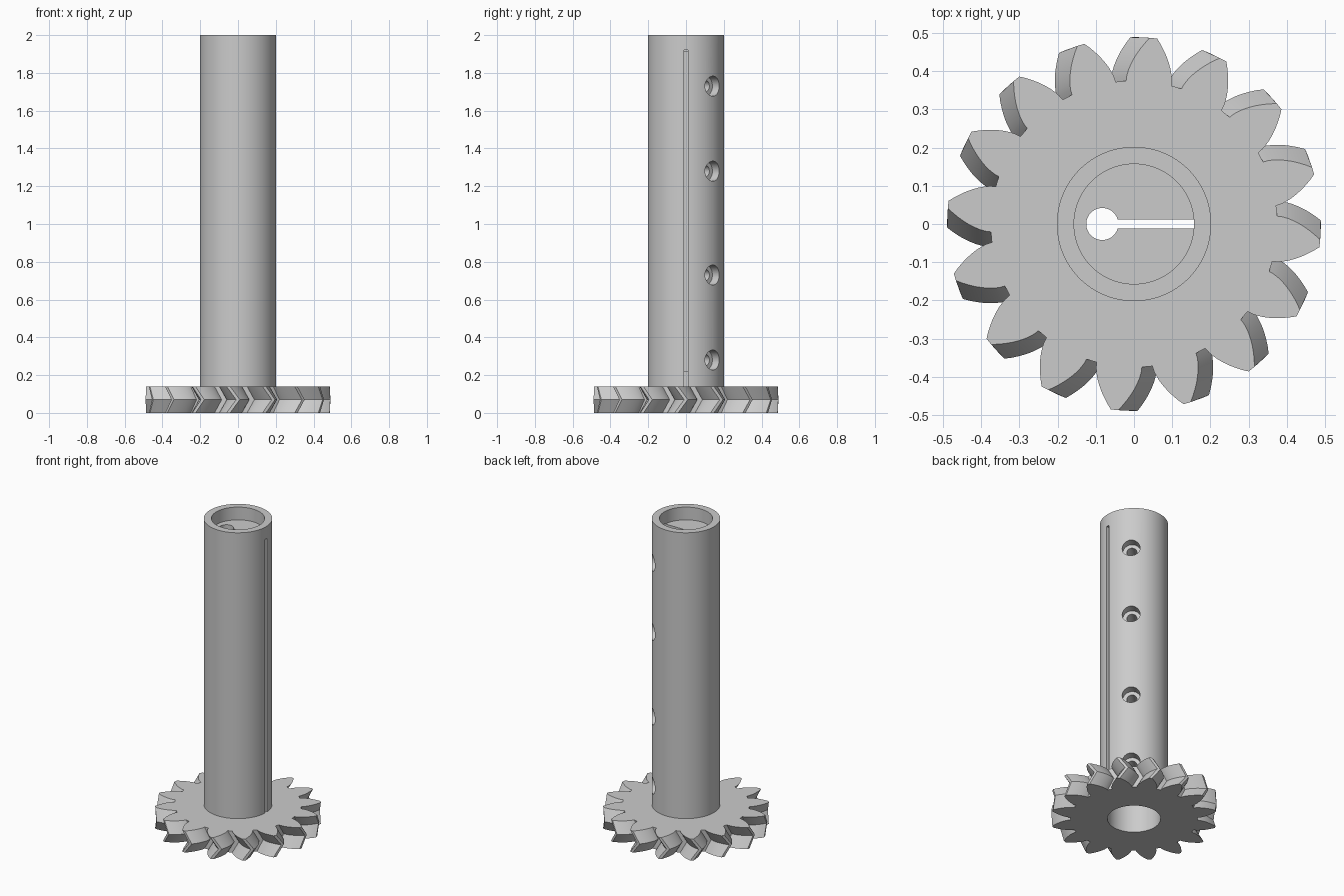
import bpy, bmesh, math
from mathutils import Vector

if "Cube" in bpy.data.objects:
    bpy.data.objects.remove(bpy.data.objects["Cube"])

TEETH = 16
GEAR_TOP = 0.14
ROOT_R, TIP_R = 0.375, 0.489
SHAFT_R, BORE_R = 0.202, 0.157
SLOT_TOP = 1.92

grey = bpy.data.materials.new("plain_grey")
grey.use_nodes = True
colour = (0.6, 0.6, 0.6, 1)
grey.diffuse_color = colour
grey.node_tree.nodes["Principled BSDF"].inputs["Base Color"].default_value = colour


def cylinder(name, radius, start, end, sides=96):
    """Cylinder running between two points."""
    start, end = Vector(start), Vector(end)
    axis = end - start
    bpy.ops.mesh.primitive_cylinder_add(
        vertices=sides, radius=radius, depth=axis.length,
        location=(start + end) / 2,
        rotation=axis.to_track_quat("Z", "Y").to_euler())
    obj = bpy.context.object
    obj.name = name
    return obj


def box(name, low, high):
    low, high = Vector(low), Vector(high)
    bpy.ops.mesh.primitive_cube_add(size=1, location=(low + high) / 2)
    obj = bpy.context.object
    obj.name = name
    obj.scale = high - low
    return obj


def cut(target, cutters):
    """Subtract the cutters from the target, then discard them."""
    bpy.context.view_layer.objects.active = target
    for cutter in cutters:
        cutter.hide_render = True
        mod = target.modifiers.new("cut", "BOOLEAN")
        mod.operation = "DIFFERENCE"
        mod.solver = "EXACT"
        mod.object = cutter
        bpy.ops.object.modifier_apply(modifier=mod.name)
        bpy.data.objects.remove(cutter)


def finish(obj):
    obj.data.materials.clear()
    obj.data.materials.append(grey)
    bpy.ops.object.select_all(action="DESELECT")
    obj.select_set(True)
    bpy.context.view_layer.objects.active = obj
    bpy.ops.object.shade_smooth_by_angle(angle=math.radians(28))


# Herringbone gear: involute teeth, twisted towards mid height and back
def half_angle(r):
    a = math.acos(min(1, ROOT_R / r))
    return math.radians(9.15) - (math.tan(a) - a)


steps = 8
radii = [ROOT_R + (TIP_R - ROOT_R) * i / steps for i in range(steps + 1)]
flank = [(r, half_angle(r)) for r in radii]
tooth = [(r, -a) for r, a in flank] + [(r, a) for r, a in reversed(flank)]

bm = bmesh.new()
rings = []
for z, twist in ((0, -6), (GEAR_TOP / 2, 0), (GEAR_TOP, -6)):
    ring = []
    for t in range(TEETH):
        centre = math.tau * t / TEETH + math.radians(twist)
        for r, a in tooth:
            ring.append(bm.verts.new((r * math.cos(centre + a),
                                      r * math.sin(centre + a), z)))
    rings.append(ring)
for low, high in zip(rings, rings[1:]):
    for i in range(len(low)):
        j = (i + 1) % len(low)
        bm.faces.new((low[i], low[j], high[j], high[i]))
bm.faces.new(rings[0][::-1])
bm.faces.new(rings[-1])
mesh = bpy.data.meshes.new("gear")
bm.to_mesh(mesh)
bm.free()
gear = bpy.data.objects.new("gear", mesh)
bpy.context.collection.objects.link(gear)
cut(gear, [cylinder("gear_bore", BORE_R, (0, 0, -0.1), (0, 0, 0.3))])
finish(gear)

# Shaft: recessed ends, keyhole passage, side slot
shaft = cylinder("shaft", SHAFT_R, (0, 0, GEAR_TOP), (0, 0, 2))
cutters = [
    cylinder("top_recess", BORE_R, (0, 0, SLOT_TOP - 0.003), (0, 0, 2.1)),
    cylinder("bottom_recess", BORE_R, (0, 0, 0.05), (0, 0, 0.22)),
    cylinder("passage", 0.042, (-0.083, 0, 0.1), (-0.083, 0, 1.95), 48),
    box("side_slot", (-0.083, -0.0115, 0.1), (0.3, 0.0115, SLOT_TOP)),
]

# Counterbored screw holes, drilled diagonally
out = Vector((1, 1, 0)).normalized()
for z in (0.28, 0.73, 1.28, 1.73):
    up = Vector((0, 0, z))
    cutters.append(cylinder("counterbore", 0.053, up + out * 0.145, up + out * 0.3, 40))
    cutters.append(cylinder("screw_hole", 0.03, up + out * 0.04, up + out * 0.2, 32))
cut(shaft, cutters)
finish(shaft)
